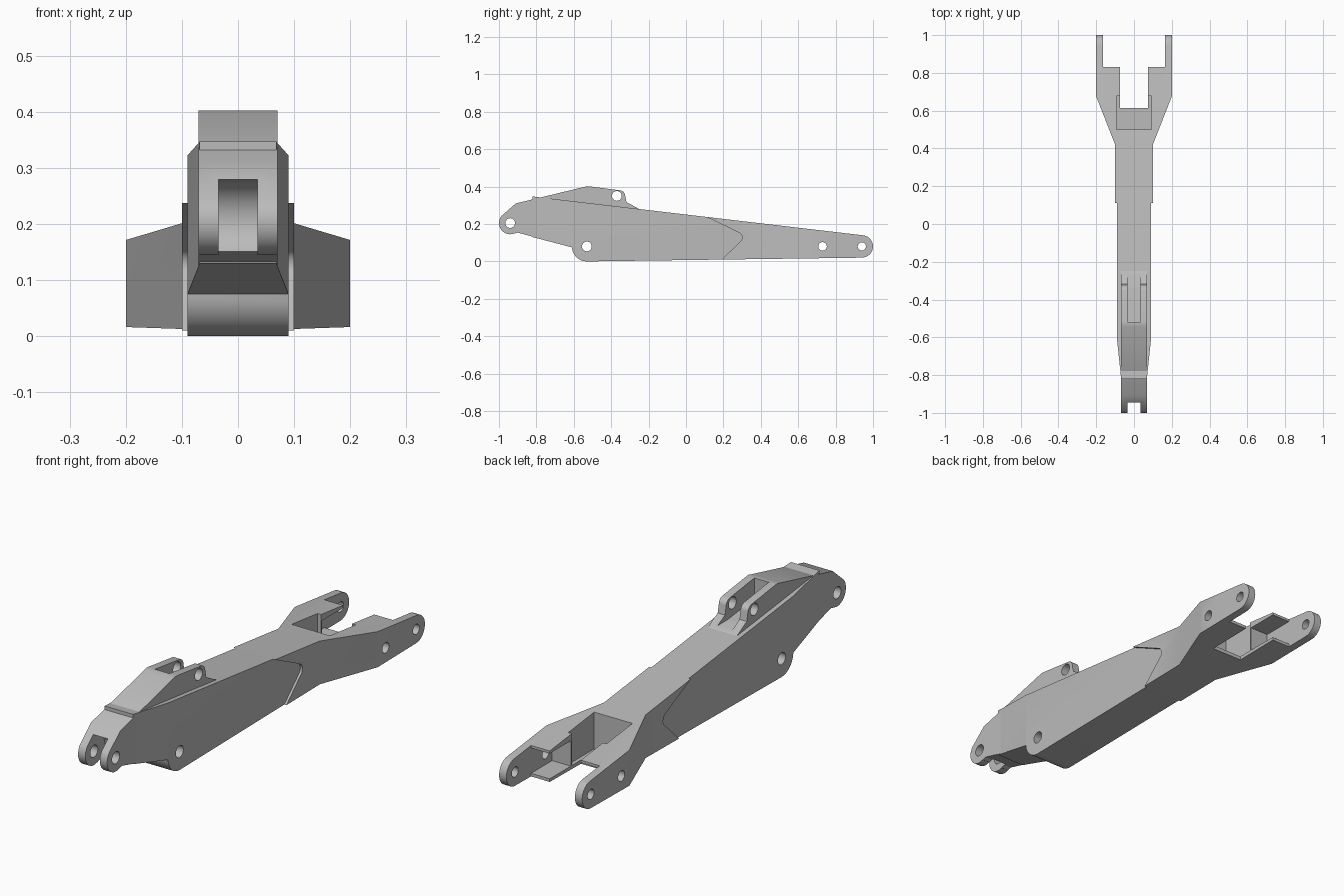
import bpy, bmesh, math
from mathutils import Vector

cube = bpy.data.objects.get("Cube")
if cube:
    bpy.data.objects.remove(cube, do_unlink=True)

steel = bpy.data.materials.new("plain_grey")
steel.use_nodes = True
GREY = (0.5, 0.5, 0.5, 1)
steel.diffuse_color = GREY
steel.node_tree.nodes["Principled BSDF"].inputs["Base Color"].default_value = GREY


def arc(cy, cz, r, a0, a1, n=10):
    """Points on an arc, angles in degrees."""
    angles = [math.radians(a0 + (a1 - a0) * i / n) for i in range(n + 1)]
    return [(cy + r * math.cos(a), cz + r * math.sin(a)) for a in angles]


def prism(name, pts, lo, hi, plan=False):
    """Extrude a side profile (y, z) along x, or a plan outline (x, y) along z."""
    place = (lambda p, h: (p[0], p[1], h)) if plan else (lambda p, h: (h, p[0], p[1]))
    bm = bmesh.new()
    face = bm.faces.new([bm.verts.new(place(p, lo)) for p in pts])
    moved = bmesh.ops.extrude_face_region(bm, geom=[face])["geom"]
    shift = Vector((0, 0, hi - lo) if plan else (hi - lo, 0, 0))
    bmesh.ops.translate(bm, vec=shift, verts=[v for v in moved if isinstance(v, bmesh.types.BMVert)])
    bmesh.ops.recalc_face_normals(bm, faces=bm.faces)
    mesh = bpy.data.meshes.new(name)
    bm.to_mesh(mesh)
    bm.free()
    obj = bpy.data.objects.new(name, mesh)
    bpy.context.collection.objects.link(obj)
    mesh.materials.append(steel)
    return obj


def box(x0, x1, y0, y1, z0, z1):
    return prism("cutter", [(x0, y0), (x1, y0), (x1, y1), (x0, y1)], z0, z1, plan=True)


def pin(y, z, r=0.026, half=0.3):
    return prism("cutter", arc(y, z, r, 0, 345, 23), -half, half)


def carve(obj, cutter, mode="DIFFERENCE"):
    """Apply one boolean and remove its cutter."""
    mod = obj.modifiers.new("carve", "BOOLEAN")
    mod.operation, mod.solver, mod.object = mode, "EXACT", cutter
    bpy.context.view_layer.update()
    shape = obj.evaluated_get(bpy.context.evaluated_depsgraph_get())
    mesh = bpy.data.meshes.new_from_object(shape)
    obj.modifiers.clear()
    obj.data = mesh
    bpy.data.objects.remove(cutter, do_unlink=True)


def top(y):
    return 0.28 - 0.1176 * (y + 0.25)


def low(y):
    return 0.0136 * (y + 0.53)


def mirrored(right_side):
    return right_side + [(-x, y) for x, y in reversed(right_side)]


# Main beam, narrowing towards the nose
beam = prism("main_beam",
             [(-0.82, top(-0.82)), (-0.82, 0.13), (-0.61, 0.075)]
             + arc(-0.53, 0.08, 0.08, 184, 270)
             + [(0.33, low(0.33)), (0.33, top(0.33))], -0.09, 0.09)
taper = mirrored([(0.068, -0.83), (0.07, -0.8), (0.091, -0.6), (0.091, 0.4)])
carve(beam, prism("cutter", taper, -0.1, 0.6, plan=True), "INTERSECT")

# Nose and raised hump with the cylinder lugs
nose = prism("nose_and_lugs",
             [(-0.9, 0.154), (-0.918, 0.148)]
             + arc(-0.94, 0.205, 0.06, 290, 140, 14)
             + [(-0.91, 0.31), (-0.545, 0.398), (-0.53, 0.402), (-0.515, 0.401)]
             + arc(-0.355, 0.35, 0.03, 80, 0, 6)
             + [(-0.318, 0.317), (-0.25, 0.28), (-0.25, 0.15), (-0.6, 0.09), (-0.61, 0.076)],
             -0.07, 0.07)
carve(nose, pin(-0.94, 0.205, 0.075, 0.035))
carve(nose, pin(-0.94, 0.205))
carve(nose, pin(-0.37, 0.35))
carve(nose, box(-0.035, 0.035, -0.52, -0.2, 0.29, 0.6))
for part in (beam, nose):
    carve(part, pin(-0.53, 0.08))

# Rear fork: collar with a notched front edge, flaring into two arms
fork = prism("rear_fork",
             [(0.11, top(0.11)), (0.285, 0.153)]
             + arc(0.27, 0.127, 0.03, 45, -35, 6)
             + [(0.19, low(0.19)), (0.93, low(0.93))]
             + arc(0.94, 0.08, 0.06, -90, 85, 14), -0.2, 0.2)
flare = mirrored([(0.1, 0.05), (0.1, 0.42), (0.2, 0.675), (0.2, 1.1)])
carve(fork, prism("cutter", flare, -0.1, 0.6, plan=True), "INTERSECT")

# Open space between the arms, pocket, and hollow stiffener boxes
carve(fork, box(-0.165, 0.165, 0.83, 1.2, -0.1, 0.5))
carve(fork, box(-0.075, 0.075, 0.615, 1.1, -0.1, 0.5))
carve(fork, box(-0.092, 0.092, 0.5, 0.678, 0.032, 0.5))
for side in (-1, 1):
    x0, x1 = sorted((side * 0.06, side * 0.165))
    carve(fork, box(x0, x1, 0.685, 0.9, 0.032, 0.142))
carve(fork, pin(0.94, 0.08, 0.022))
carve(fork, pin(0.73, 0.08, 0.023))

# Smooth the rounded ends, keep the plate edges crisp
bpy.ops.object.select_all(action="DESELECT")
for part in (beam, nose, fork):
    part.select_set(True)
bpy.context.view_layer.objects.active = beam
bpy.ops.object.shade_smooth_by_angle(angle=math.radians(30))
